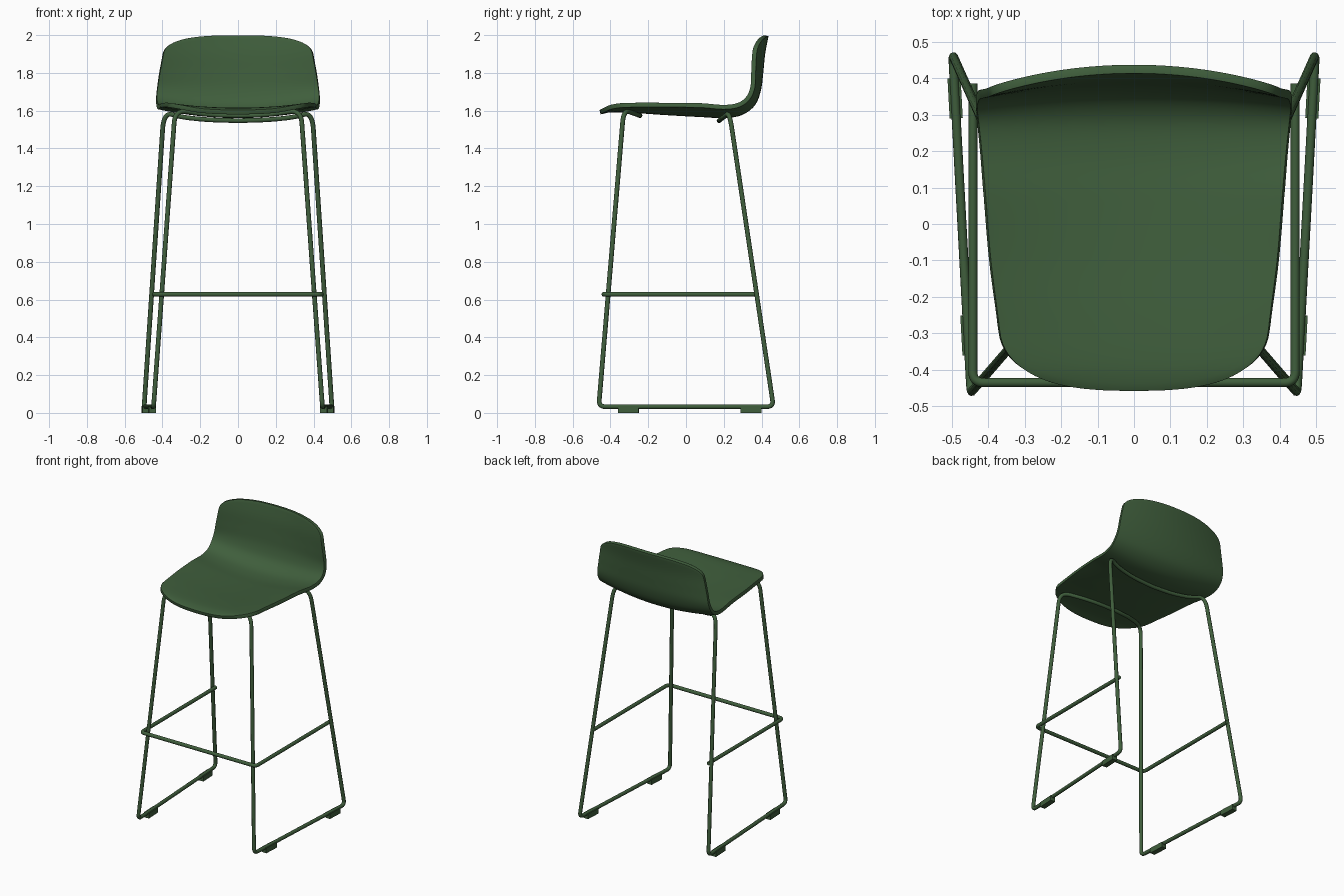
import bpy
import bmesh
import math
from mathutils import Vector, Matrix

cube = bpy.data.objects.get("Cube")
if cube:
    bpy.data.objects.remove(cube)

green = bpy.data.materials.new("dark_green")
green.use_nodes = True
colour = (0.05, 0.112, 0.045, 1)
green.diffuse_color = colour
green.node_tree.nodes["Principled BSDF"].inputs["Base Color"].default_value = colour


def activate(obj):
    bpy.ops.object.select_all(action='DESELECT')
    obj.select_set(True)
    bpy.context.view_layer.objects.active = obj


def add_mesh(name, bm):
    mesh = bpy.data.meshes.new(name)
    bmesh.ops.recalc_face_normals(bm, faces=bm.faces)
    bm.to_mesh(mesh)
    bm.free()
    mesh.materials.append(green)
    obj = bpy.data.objects.new(name, mesh)
    bpy.context.collection.objects.link(obj)
    return obj


def tube(name, points, closed=False, steps=8):
    """Round tube along (position, corner radius) points with rounded corners."""
    path = []
    for i, (p, r) in enumerate(points):
        p = Vector(p)
        if r == 0:
            path.append(p)
            continue
        before = Vector(points[i - 1][0]) - p
        after = Vector(points[(i + 1) % len(points)][0]) - p
        a = p + before.normalized() * min(r, before.length * 0.48)
        b = p + after.normalized() * min(r, after.length * 0.48)
        for k in range(steps + 1):
            t = k / steps
            path.append(a * (1 - t) ** 2 + p * 2 * t * (1 - t) + b * t * t)
    curve = bpy.data.curves.new(name, 'CURVE')
    curve.dimensions = '3D'
    curve.bevel_depth = 0.0125
    curve.bevel_resolution = 3
    curve.use_fill_caps = True
    spline = curve.splines.new('POLY')
    spline.points.add(len(path) - 1)
    for sp, p in zip(spline.points, path):
        sp.co = (*p, 1)
    spline.use_cyclic_u = closed
    curve.materials.append(green)
    obj = bpy.data.objects.new(name, curve)
    bpy.context.collection.objects.link(obj)
    activate(obj)
    bpy.ops.object.convert(target='MESH')
    bpy.ops.object.shade_smooth_by_angle(angle=math.radians(50))
    return obj


def mirrored(points):
    """Continue a half path on the other side, in reverse order."""
    return points + [((-p[0], p[1], p[2]), r) for p, r in reversed(points) if p[0] > 0]


# Seat shell: centre line y, z, half width, edge shift in y, edge lift in z
stations = [Vector(s) for s in (
    (-0.455, 1.592, 0.36, 0, 0.012),
    (-0.40, 1.603, 0.36, 0, 0.022),
    (-0.28, 1.60, 0.372, 0, 0.03),
    (-0.10, 1.588, 0.395, 0, 0.042),
    (0.08, 1.578, 0.41, 0, 0.05),
    (0.20, 1.573, 0.42, 0, 0.046),
    (0.29, 1.587, 0.428, -0.012, 0.043),
    (0.355, 1.635, 0.432, -0.028, 0.03),
    (0.385, 1.71, 0.427, -0.033, 0.01),
    (0.397, 1.80, 0.415, -0.04, 0),
    (0.407, 1.90, 0.397, -0.045, 0),
    (0.425, 1.997, 0.385, -0.05, 0))]
lengths = [0.0]
for s0, s1 in zip(stations, stations[1:]):
    lengths.append(lengths[-1] + math.hypot(s1[0] - s0[0], s1[1] - s0[1]))


def tangent(i):
    a, b = max(i - 1, 0), min(i + 1, len(stations) - 1)
    return (stations[b] - stations[a]) / (lengths[b] - lengths[a])


def section(d):
    """Smoothly interpolated station at distance d along the centre line."""
    i = 0
    while i < len(stations) - 2 and lengths[i + 1] < d:
        i += 1
    h = lengths[i + 1] - lengths[i]
    t = (d - lengths[i]) / h
    return (stations[i] * (2 * t**3 - 3 * t**2 + 1) + tangent(i) * h * (t**3 - 2 * t**2 + t)
            + stations[i + 1] * (3 * t**2 - 2 * t**3) + tangent(i + 1) * h * (t**3 - t**2))


def corner(u, size, n):
    return size * (1 - max(0, 1 - abs(u) ** n) ** (1 / n))


bm = bmesh.new()
columns, rows = 40, 56
grid = []
for c in range(columns + 1):
    u = math.sin((c / columns - 0.5) * math.pi)
    start = corner(u, 0.17, 2.5)
    end = lengths[-1] - corner(u, 0.11, 2.8)
    line = []
    for r in range(rows + 1):
        y, z, w, dy, dz = section(start + (end - start) * r / rows)
        line.append(bm.verts.new((u * w, y + dy * u * u, z + dz * u * u)))
    grid.append(line)
for c in range(columns):
    for r in range(rows):
        bm.faces.new((grid[c][r], grid[c + 1][r], grid[c + 1][r + 1], grid[c][r + 1]))
seat = add_mesh("seat_shell", bm)
solid = seat.modifiers.new("thickness", 'SOLIDIFY')
solid.thickness = 0.024
solid.offset = 0
round_edge = seat.modifiers.new("round_edge", 'BEVEL')
round_edge.width = 0.006
round_edge.segments = 2
round_edge.limit_method = 'ANGLE'
round_edge.angle_limit = math.radians(50)
activate(seat)
bpy.ops.object.shade_smooth_by_angle(angle=math.radians(45))

# Sled frame: one closed tube through both seat supports, legs and runners
front_foot, back_foot = Vector((0.447, -0.462, 0.033)), Vector((0.497, 0.463, 0.033))
half_frame = [
    ((0, -0.24, 1.573), 0.08),
    ((0.17, -0.255, 1.578), 0.08),
    ((0.333, -0.33, 1.605), 0.07),
    (front_foot, 0.035),
    (back_foot, 0.035),
    ((0.393, 0.23, 1.592), 0.09),
    ((0.30, 0.20, 1.566), 0.05),
    ((0.16, 0.18, 1.551), 0.08),
    ((0, 0.175, 1.547), 0)]
tube("sled_frame", mirrored(half_frame), closed=True)

# Footrest: U-shaped rail around the front legs
tube("footrest", mirrored([((0.442, 0.385, 0.628), 0), ((0.442, -0.435, 0.628), 0.03)]))

# Floor glides clipped under the runners
run = back_foot - front_foot
angle = math.atan2(-run.x, run.y)
for side, side_name in ((1, "left"), (-1, "right")):
    for y, end_name in ((-0.305, "front"), (0.345, "back")):
        x = front_foot.x + run.x * (y - front_foot.y) / run.y
        bm = bmesh.new()
        bmesh.ops.create_cube(bm, size=1, matrix=Matrix.Translation((side * x, y, 0.018))
                              @ Matrix.Rotation(side * angle, 4, 'Z')
                              @ Matrix.Diagonal((0.036, 0.11, 0.036, 1)))
        add_mesh(f"{side_name}_{end_name}_glide", bm)
